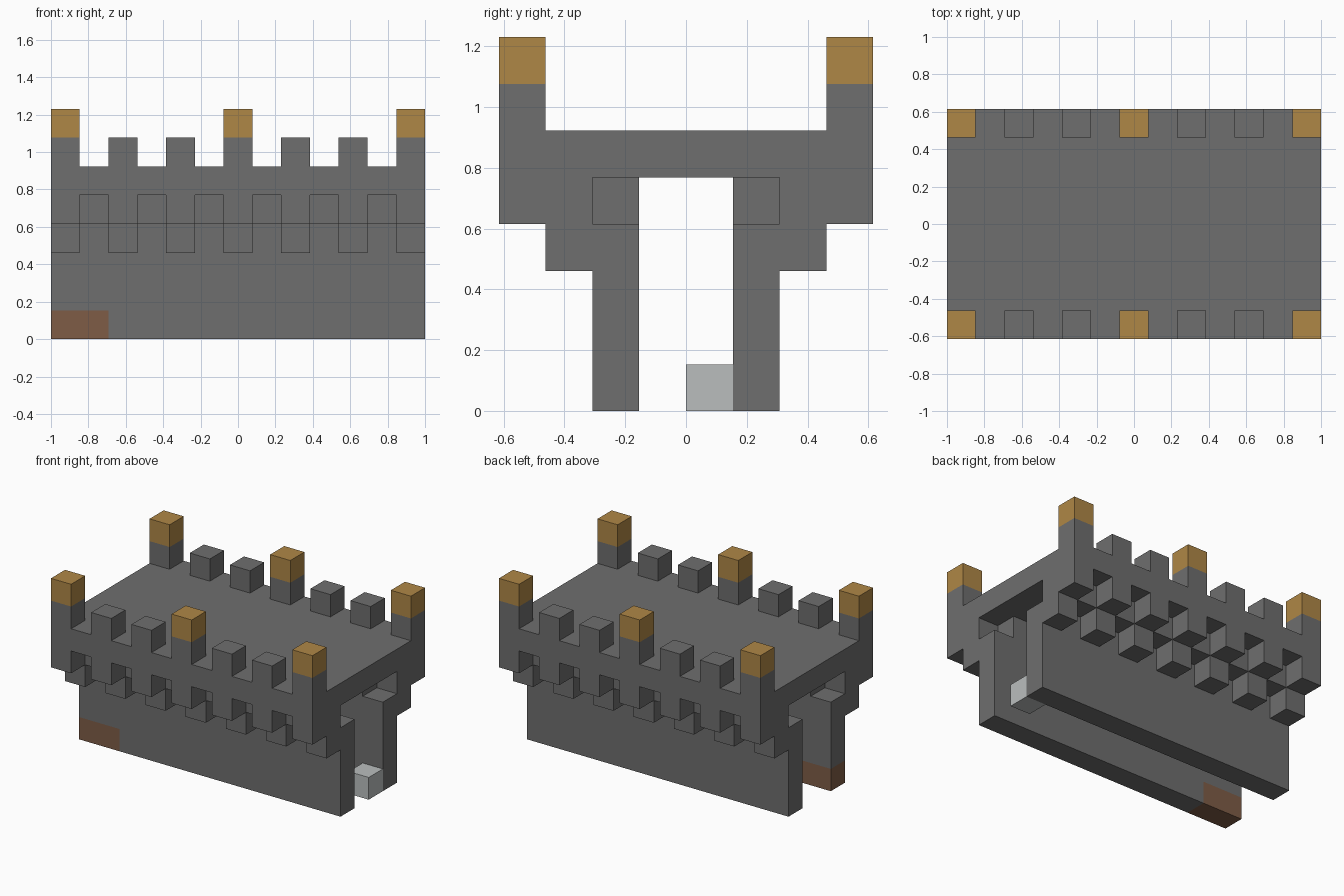
import bpy
import bmesh
from mathutils import Matrix, Vector

if "Cube" in bpy.data.objects:
    bpy.data.objects.remove(bpy.data.objects["Cube"], do_unlink=True)

COLS, DEPTH = 13, 8          # size in blocks along x and y
U = 2 / COLS                 # edge of one block
EVEN = range(0, COLS, 2)
ODD = range(1, COLS, 2)


def material(name, rgb):
    mat = bpy.data.materials.new(name)
    mat.use_nodes = True
    mat.diffuse_color = (*rgb, 1)
    mat.node_tree.nodes["Principled BSDF"].inputs["Base Color"].default_value = (*rgb, 1)
    return mat


stone = material("grey stone", (0.156, 0.156, 0.156))
gold = material("gold", (0.429, 0.242, 0.061))
brown = material("brown", (0.209, 0.107, 0.061))
pale = material("pale grey", (0.491, 0.515, 0.515))


def blocks(name, mat, boxes):
    """One object from boxes given as block ranges (x0, x1, y0, y1, z0, z1)."""
    bm = bmesh.new()
    for x0, x1, y0, y1, z0, z1 in boxes:
        size = Vector((x1 - x0, y1 - y0, z1 - z0)) * U
        centre = Vector((x0 + x1 - COLS, y0 + y1 - DEPTH, z0 + z1)) * U / 2
        bmesh.ops.create_cube(bm, size=1, matrix=Matrix.Translation(centre) @ Matrix.Diagonal(size).to_4x4())
    mesh = bpy.data.meshes.new(name)
    bm.to_mesh(mesh)
    bm.free()
    mesh.materials.append(mat)
    obj = bpy.data.objects.new(name, mesh)
    bpy.context.collection.objects.link(obj)
    return obj


# Deck across the top
blocks("deck", stone, [(0, COLS, 0, DEPTH, 5, 6)])

for side in ("front", "back"):
    def row(y):
        return (y, y + 1) if side == "front" else (DEPTH - 1 - y, DEPTH - y)

    # Wall, with a coloured corner at the foot of the front one
    start = 2 if side == "front" else 0
    blocks(side + "_wall", stone,
           [(start, COLS, *row(2), 0, 1), (0, COLS, *row(2), 1, 4)])
    # Alternating teeth joining the wall top to the deck
    blocks(side + "_inner_teeth", stone, [(i, i + 1, *row(2), 4, 5) for i in ODD])
    # Stepped corbels under the overhang
    blocks(side + "_ledge", stone, [(0, COLS, *row(1), 4, 5)])
    blocks(side + "_lower_corbels", stone, [(i, i + 1, *row(1), 3, 4) for i in EVEN])
    blocks(side + "_upper_corbels", stone, [(i, i + 1, *row(0), 4, 5) for i in EVEN])
    # Battlements with gold caps at the ends and middle
    blocks(side + "_merlons", stone, [(i, i + 1, *row(0), 6, 7) for i in EVEN])
    blocks(side + "_gold_caps", gold,
           [(i, i + 1, *row(0), 7, 8) for i in (0, COLS // 2, COLS - 1)])

# Odd blocks at ground level
blocks("brown_corner", brown, [(0, 2, 2, 3, 0, 1)])
blocks("pale_block", pale, [(COLS - 1, COLS, 4, 5, 0, 1)])
